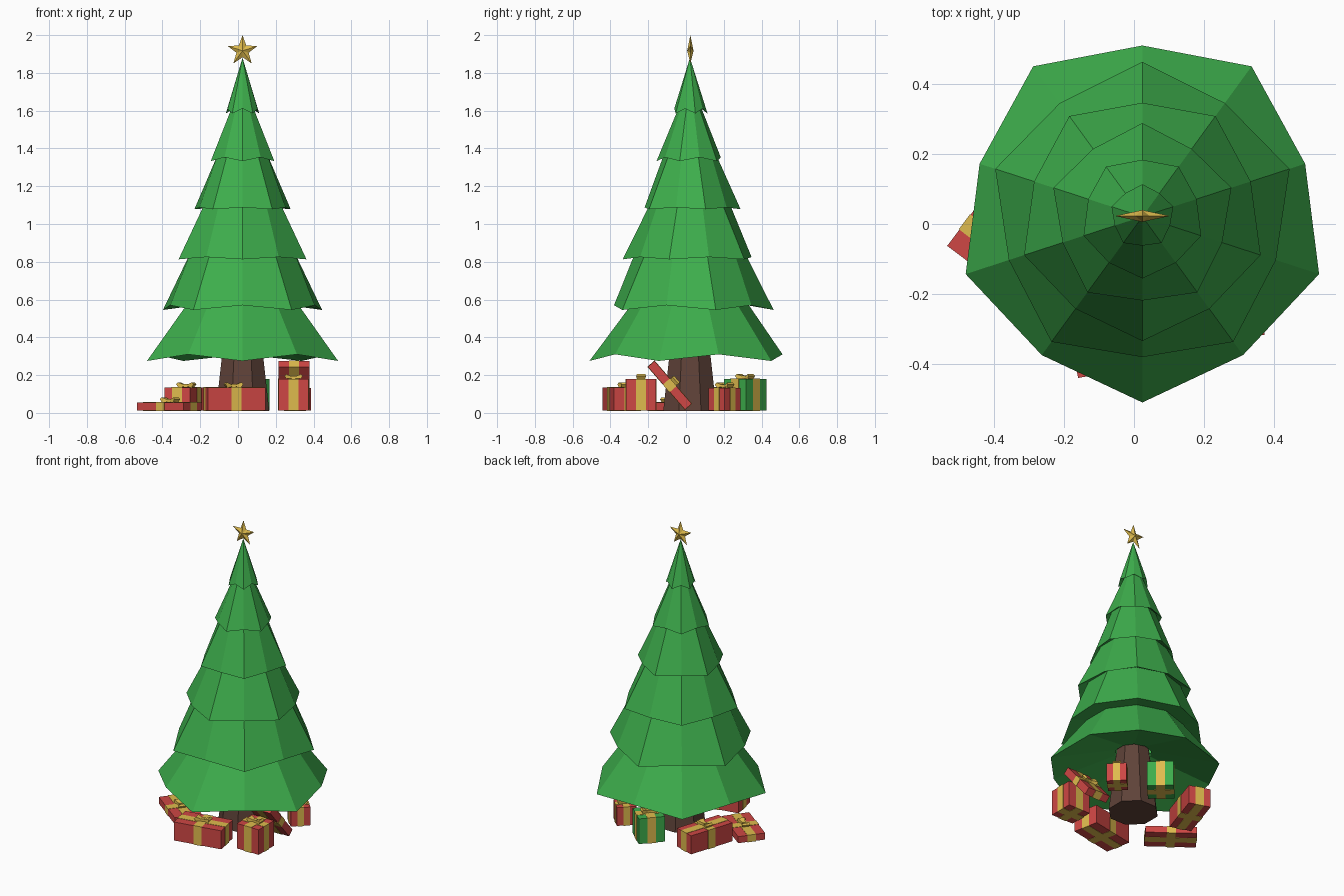
import bpy, bmesh
from math import sin, cos, pi, radians
from mathutils import Matrix

if "Cube" in bpy.data.objects:
    bpy.data.objects.remove(bpy.data.objects["Cube"])

CX, CY = 0.024, 0.021


def material(name, rgb):
    m = bpy.data.materials.new(name)
    m.diffuse_color = (*rgb, 1)
    m.use_nodes = True
    m.node_tree.nodes["Principled BSDF"].inputs["Base Color"].default_value = m.diffuse_color
    return m


GREEN = material("green", (0.047, 0.42, 0.072))
RED = material("red", (0.62, 0.063, 0.058))
GOLD = material("gold", (0.74, 0.50, 0.075))
BROWN = material("brown", (0.115, 0.055, 0.040))


def finish(name, bm, mats, matrix=Matrix()):
    bmesh.ops.recalc_face_normals(bm, faces=bm.faces)
    me = bpy.data.meshes.new(name)
    bm.to_mesh(me)
    bm.free()
    for m in mats:
        me.materials.append(m)
    ob = bpy.data.objects.new(name, me)
    ob.matrix_world = matrix
    bpy.context.collection.objects.link(ob)
    return ob


def bridge(bm, a, b):
    n = len(a)
    for i in range(n):
        bm.faces.new((a[i], a[(i + 1) % n], b[(i + 1) % n], b[i]))


# Foliage: one zigzag loft of ten-sided rings with alternating drooping tips
# tier: long radius, short radius, tip z, notch lift, radius at the top of the tier
tiers = [(0.532, 0.490, 0.275, 0.035, 0.305),
         (0.443, 0.402, 0.545, 0.025, 0.290),
         (0.356, 0.326, 0.813, 0.012, 0.208),
         (0.268, 0.240, 1.078, 0.010, 0.138),
         (0.177, 0.163, 1.333, 0.020, 0.058),
         (0.093, 0.083, 1.585, 0.026, 0.0)]
bm = bmesh.new()


def ring(long_r, short_r, z, lift=0, odd=0):
    verts = []
    for i in range(10):
        a = radians(-90 + 36 * i)
        tip = (i + odd) % 2 == 0
        r = long_r if tip else short_r
        verts.append(bm.verts.new((CX + r * cos(a), CY + r * sin(a), z if tip else z + lift)))
    return verts


prev = ring(0.11, 0.11, 0.42)
for k, (lr, sr, z, lift, top_r) in enumerate(tiers):
    outer = ring(lr, sr, z, lift, k % 2)
    bridge(bm, prev, outer)
    if k < 5:
        prev = ring(top_r, top_r, tiers[k + 1][2] + 0.035)
        bridge(bm, outer, prev)
    else:
        apex = bm.verts.new((CX, CY, 1.88))
        for i in range(10):
            bm.faces.new((outer[i], outer[(i + 1) % 10], apex))
finish("foliage", bm, [GREEN])

# Trunk: tapered octagon
bm = bmesh.new()
bmesh.ops.create_cone(bm, cap_ends=True, segments=8, radius1=0.153, radius2=0.10, depth=0.44)
bmesh.ops.rotate(bm, verts=bm.verts, matrix=Matrix.Rotation(pi / 8, 3, 'Z'))
finish("trunk", bm, [BROWN], Matrix.Translation((CX, CY, 0.23)))

# Star: faceted five points with raised centres
bm = bmesh.new()
rim = []
for i in range(10):
    r = 0.083 if i % 2 == 0 else 0.034
    a = pi / 2 + i * pi / 5
    rim.append(bm.verts.new((r * cos(a), 0, r * sin(a))))
for y in (-0.017, 0.017):
    c = bm.verts.new((0, y, 0))
    for i in range(10):
        bm.faces.new((rim[i], rim[(i + 1) % 10], c))
finish("star", bm, [GOLD], Matrix.Translation((CX, CY + 0.002, 1.917)))


def add_box(bm, size, centre, mat):
    m = Matrix.Translation(centre) @ Matrix.Diagonal((*size, 1))
    res = bmesh.ops.create_cube(bm, size=1, matrix=m)
    for f in {f for v in res["verts"] for f in v.link_faces}:
        f.material_index = mat


def add_bow_loop(bm, side, z):
    # Wedge-shaped loop profile, extruded across the ribbon
    profile = [(0.006, 0.004), (0.038, 0.002), (0.048, 0.016), (0.040, 0.027), (0.008, 0.014)]
    w = [0.010, 0.022, 0.026, 0.022, 0.010]
    ends = [[bm.verts.new((side * x, s * h, z + dz)) for (x, dz), h in zip(profile, w)]
            for s in (-1, 1)]
    faces = [bm.faces.new(e) for e in ends]
    for i in range(5):
        j = (i + 1) % 5
        faces.append(bm.faces.new((ends[0][i], ends[0][j], ends[1][j], ends[1][i])))
    for f in faces:
        f.material_index = 1


def present(name, size, centre, turn=0, tilt=0, wrap=RED, ribbon=0.054):
    sx, sy, sz = size
    e = 0.004
    bm = bmesh.new()
    add_box(bm, size, (0, 0, 0), 0)
    add_box(bm, (ribbon, sy + e, sz + e), (0, 0, 0), 1)
    add_box(bm, (sx + e, ribbon, sz + e), (0, 0, 0), 1)
    add_box(bm, (0.022, 0.024, 0.018), (0, 0, sz / 2 + 0.009), 1)
    for side in (-1, 1):
        add_bow_loop(bm, side, sz / 2)
    m = (Matrix.Translation(centre) @ Matrix.Rotation(radians(turn), 4, 'Z')
         @ Matrix.Rotation(radians(tilt), 4, 'X'))
    finish(name, bm, [wrap, GOLD], m)


# Presents around the trunk
present("front_present", (0.31, 0.17, 0.122), (-0.024, -0.328, 0.074), 11)
present("right_present", (0.160, 0.160, 0.165), (0.294, -0.238, 0.096))
present("leaning_present", (0.163, 0.30, 0.047), (0.296, -0.086, 0.146), 0, -49)
present("flat_present", (0.31, 0.17, 0.043), (-0.360, -0.088, 0.034), -37)
present("back_left_present", (0.14, 0.31, 0.122), (-0.274, 0.196, 0.074), -18)
present("small_present", (0.12, 0.12, 0.120), (0.302, 0.205, 0.073), 45, ribbon=0.04)
present("green_present", (0.16, 0.16, 0.166), (0.053, 0.313, 0.096), 48, wrap=GREEN)
